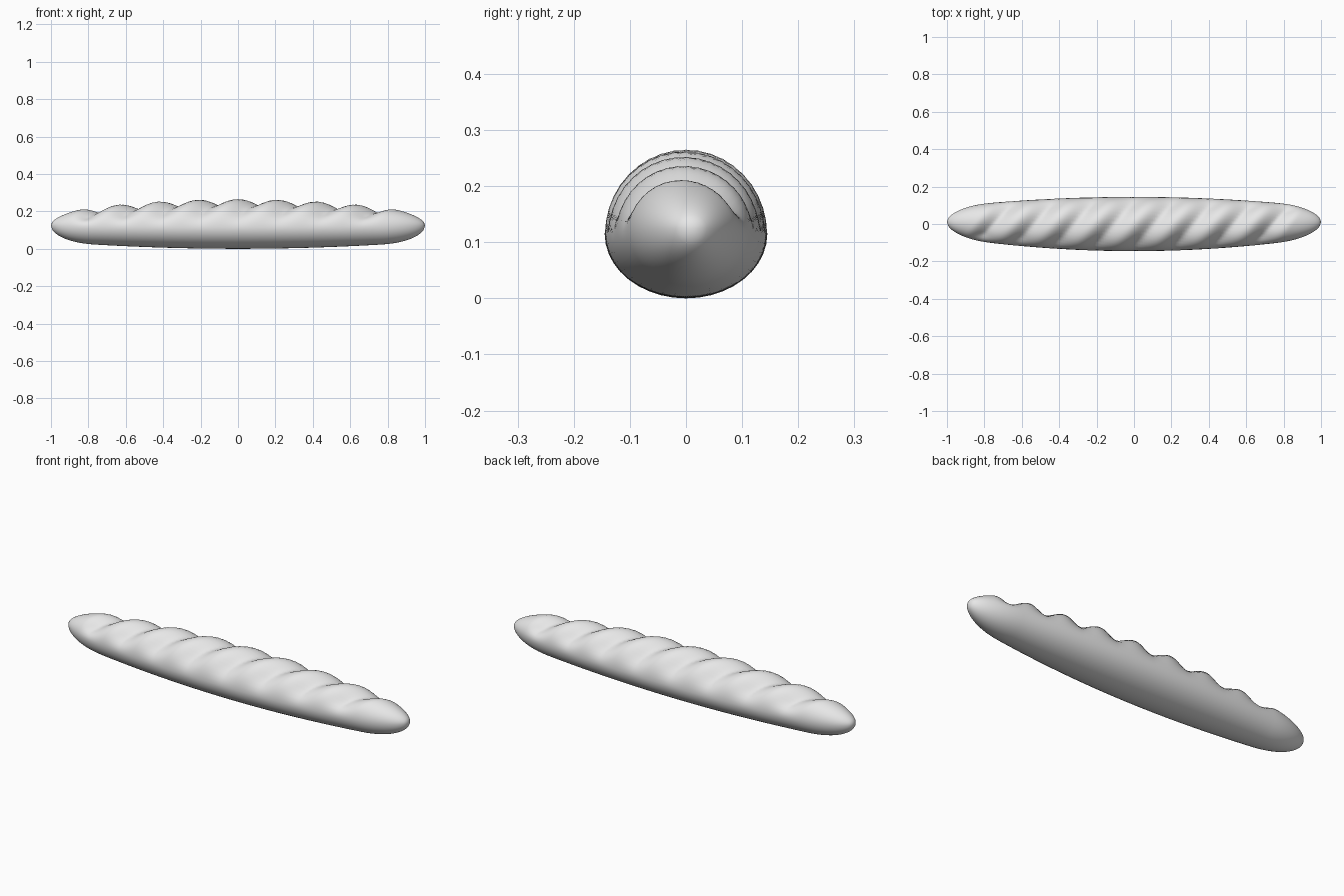
import bpy
import bmesh
from math import sin, cos, pi

cube = bpy.data.objects.get("Cube")
if cube:
    bpy.data.objects.remove(cube, do_unlink=True)

RINGS, SIDES = 200, 40
PITCH = 0.213          # distance between slashes
SLANT = 0.75           # how far each slash leans along the loaf


def smoothstep(a, b, v):
    t = max(0.0, min(1.0, (v - a) / (b - a)))
    return t * t * (3 - 2 * t)


def cap(x):
    """Rounded closing of the two ends."""
    t = max(0.0, (abs(x) - 0.75) / 0.25)
    return max(0.0, 1 - t ** 2.5) ** 0.5


def slash_depth(x, y, up):
    """Depth of the slanted slashes, fading out down the sides."""
    u = x - SLANT * y
    if abs(u) > 4 * PITCH:
        return 0.0
    wave = abs(cos(pi * u / PITCH))
    valley = 1 - 0.5 * (wave + wave * wave)
    return 0.038 * valley * smoothstep(0.0, 0.75, up)


def loaf_point(x, angle):
    side, up = cos(angle), sin(angle)
    q, c = x * x, cap(x)
    y = 0.145 * (1 - 0.45 * q) * c * side
    height = 0.15 * (1 - 0.55 * q) if up > 0 else 0.115 * (1 - 0.25 * q)
    cut = slash_depth(x, y, up) * c
    z = height * c * up - cut * max(up, 0)
    y -= cut * side * 0.6
    return x, y + 0.01 * q, 0.115 + 0.01 * q + z


# Loaf: rings swept along x, packed more tightly toward the ends
bm = bmesh.new()
rings = []
for i in range(1, RINGS):
    s = -1 + 2 * i / RINGS
    x = 0.6 * s + 0.4 * sin(s * pi / 2)
    rings.append([bm.verts.new(loaf_point(x, 2 * pi * j / SIDES)) for j in range(SIDES)])
for a, b in zip(rings, rings[1:]):
    for j in range(SIDES):
        k = (j + 1) % SIDES
        bm.faces.new((a[j], a[k], b[k], b[j]))
for ring, x in ((rings[0], -1), (rings[-1], 1)):
    tip = bm.verts.new(loaf_point(x, 0))
    for j in range(SIDES):
        bm.faces.new((ring[j], ring[(j + 1) % SIDES], tip))
bmesh.ops.recalc_face_normals(bm, faces=bm.faces)

mesh = bpy.data.meshes.new("bread_loaf")
bm.to_mesh(mesh)
bm.free()
loaf = bpy.data.objects.new("bread_loaf", mesh)
bpy.context.collection.objects.link(loaf)

# Plain pale crust
crust = bpy.data.materials.new("pale_grey_crust")
crust.use_nodes = True
colour = (0.8, 0.8, 0.8, 1)
crust.diffuse_color = colour
crust.node_tree.nodes["Principled BSDF"].inputs["Base Color"].default_value = colour
mesh.materials.append(crust)

bpy.ops.object.select_all(action="DESELECT")
loaf.select_set(True)
bpy.context.view_layer.objects.active = loaf
bpy.ops.object.shade_smooth_by_angle(angle=pi / 4)
